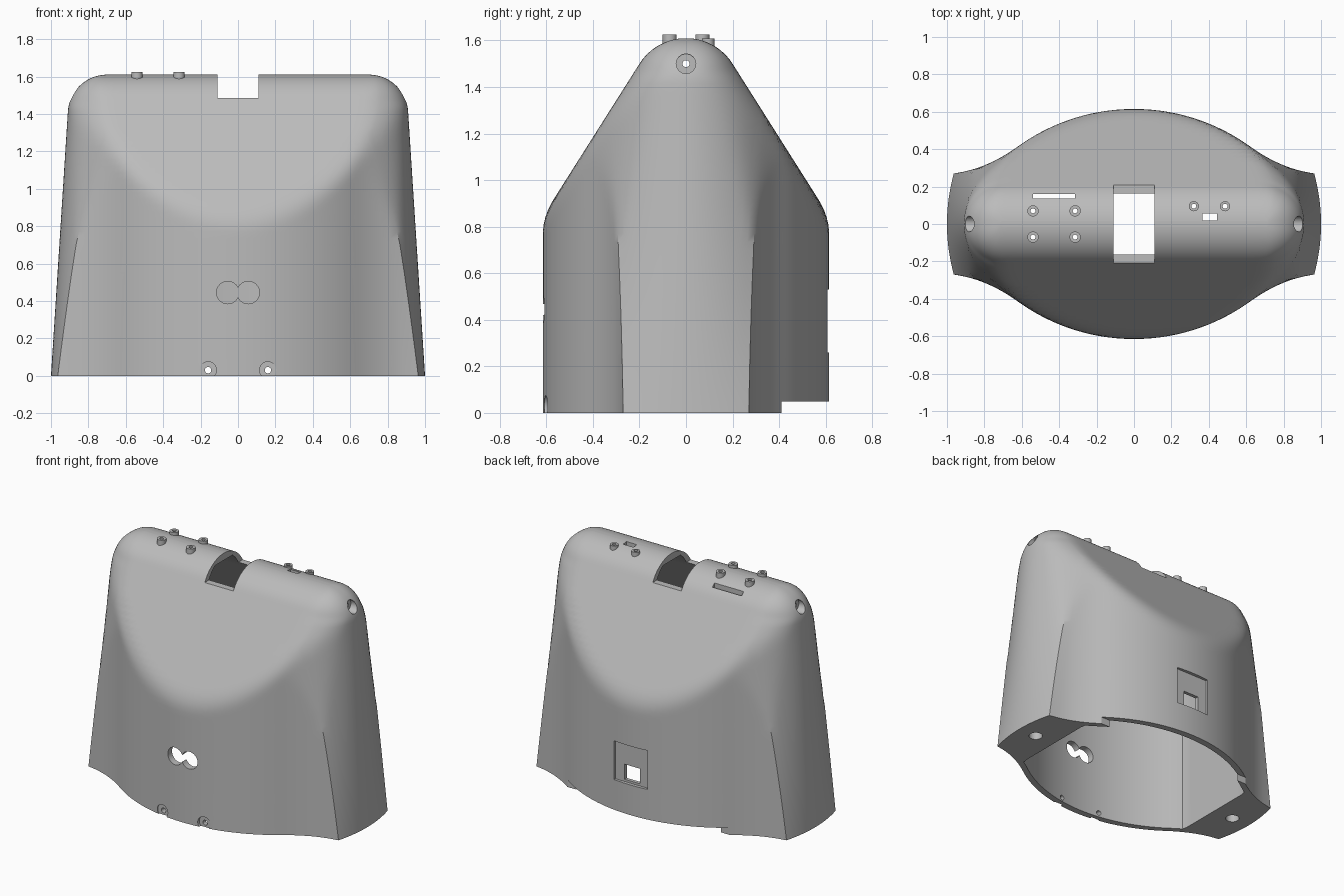
import bpy, bmesh, math
from mathutils import Matrix, Vector

cube = bpy.data.objects.get("Cube")
if cube:
    bpy.data.objects.remove(cube)

grey = bpy.data.materials.new("plain_grey")
grey.use_nodes = True
grey.diffuse_color = (0.5, 0.5, 0.5, 1)
grey.node_tree.nodes["Principled BSDF"].inputs["Base Color"].default_value = (0.5, 0.5, 0.5, 1)


def make_object(name, bm):
    bmesh.ops.recalc_face_normals(bm, faces=bm.faces)
    mesh = bpy.data.meshes.new(name)
    bm.to_mesh(mesh)
    bm.free()
    mesh.materials.append(grey)
    obj = bpy.data.objects.new(name, mesh)
    bpy.context.collection.objects.link(obj)
    return obj


# Housing shape: plan outline, side profile and end profile
def plan_half_depth(x):
    if x < 0.62:
        return math.sqrt(1.06 ** 2 - x * x) - 0.445
    u = min(x - 0.62, 0.4)
    return 0.415 - 0.72 * u + 0.866 * u * u


def side_half_depth(z):
    if z > 1.5:
        return math.sqrt(0.237 ** 2 - (z - 1.373) ** 2)
    return 0.2 + (1.5 - z) * 0.633


def end_reach(z):
    if z > 1.4:
        return 0.70 + math.sqrt(0.21 ** 2 - (z - 1.4) ** 2)
    return 1 - 0.064 * z


def end_x(y, z):
    return end_reach(z) - y * y * (1 + 1.6 * z) / 2


def smooth_max(a, b, k):
    if k <= 0:
        return max(a, b)
    h = max(k - abs(a - b), 0) / k
    return max(a, b) + h * h * k / 4


def distance(x, y, z, wall, limit):
    depth = side_half_depth(z)
    side = smooth_max((y - plan_half_depth(x)) * 0.85, (y - depth) * 0.845, 0.04)
    blend = min(max(0, z - 0.7) * 0.2, 0.7 * depth)
    return max(smooth_max(side, x - end_x(y, z), blend) + wall, x - limit)


def section(z, wall, limit):
    """Quarter outline at height z, with one point held on the end corner."""
    w, d = end_reach(z), min(side_half_depth(z), 0.615)
    y = 0.2
    for _ in range(12):
        x = min(end_x(y, z) - wall, limit)
        y = min(plan_half_depth(x), d) - wall
    corner = math.atan2(y / d, x / w)
    angles = [corner * i / 10 for i in range(10)]
    angles += [corner + (math.pi / 2 - corner) * i / 24 for i in range(25)]
    points = []
    for a in angles:
        dx, dy = w * math.cos(a), d * math.sin(a)
        low, high = 0, 1.4
        for _ in range(26):
            mid = (low + high) / 2
            if distance(mid * dx, mid * dy, z, wall, limit) < 0:
                low = mid
            else:
                high = mid
        points.append((low * dx, low * dy))
    return points


def loft(name, levels, wall=0, limit=2):
    bm = bmesh.new()
    rings = []
    for z in levels:
        q = section(z, wall, limit)
        outline = q + [(-x, y) for x, y in q[-2::-1]]
        outline += [(x, -y) for x, y in outline[-2:0:-1]]
        rings.append([bm.verts.new((x, y, z)) for x, y in outline])
    for a, b in zip(rings, rings[1:]):
        for i in range(len(a)):
            j = (i + 1) % len(a)
            bm.faces.new((a[i], a[j], b[j], b[i]))
    bm.faces.new(rings[0][::-1])
    bm.faces.new(rings[-1])
    return make_object(name, bm)


def box(name, low, high):
    bm = bmesh.new()
    low, high = Vector(low), Vector(high)
    bmesh.ops.create_cube(bm, size=1, matrix=Matrix.Translation((low + high) / 2)
                          @ Matrix.Diagonal((high - low).to_4d()))
    return make_object(name, bm)


def rod(name, start, end, r1, r2=None):
    bm = bmesh.new()
    start, end = Vector(start), Vector(end)
    axis = end - start
    turn = axis.to_track_quat("Z", "Y").to_matrix().to_4x4()
    bmesh.ops.create_cone(bm, cap_ends=True, segments=32, radius1=r1,
                          radius2=r1 if r2 is None else r2, depth=axis.length,
                          matrix=Matrix.Translation((start + end) / 2) @ turn)
    return make_object(name, bm)


def cut(target, cutter):
    mod = target.modifiers.new("cut", "BOOLEAN")
    mod.operation, mod.solver, mod.object = "DIFFERENCE", "EXACT", cutter
    with bpy.context.temp_override(object=target, active_object=target):
        bpy.ops.object.modifier_apply(modifier=mod.name)
    bpy.data.objects.remove(cutter)


def smooth(obj):
    bpy.ops.object.select_all(action="DESELECT")
    obj.select_set(True)
    bpy.context.view_layer.objects.active = obj
    bpy.ops.object.shade_smooth_by_angle(angle=math.radians(30))


# Hollow housing
lower = [i * 0.05 for i in range(14)] + [0.7 + i * 0.035 for i in range(20)]
crown = [1.373 + 0.237 * math.sin(math.radians(a)) for a in range(10, 88, 4)]
housing = loft("housing_shell", lower + crown + [1.6095])
cut(housing, loft("cavity", [-0.05] + lower[1:] + [1.4, 1.45, 1.5, 1.53, 1.56], 0.04, 0.70))

# Top opening, rear hem step, rear panel recess and its window
for low, high in [((-0.11, -0.21, 1.485), (0.11, 0.21, 1.7)),
                  ((-0.8, 0.41, -0.1), (0.8, 0.8, 0.05)),
                  ((-0.13, 0.592, 0.26), (0.13, 0.7, 0.53)),
                  ((-0.06, 0.5, 0.275), (0.06, 0.7, 0.38)),
                  ((-0.54, 0.135, 1.45), (-0.315, 0.16, 1.7)),
                  ((0.365, 0.02, 1.5), (0.445, 0.055, 1.7))]:
    cut(housing, box("cutter", low, high))

# Paired holes: front eyelets, hem screws, base screws, end screws
for s in (-1, 1):
    x = 0.055 * s
    cut(housing, rod("cutter", (x, -0.7, 0.445), (x, -0.5, 0.445), 0.06))
    x = 0.16 * s
    cut(housing, rod("cutter", (x, -0.7, 0.03), (x, -0.59, 0.03), 0.045))
    cut(housing, rod("cutter", (x, -0.7, 0.03), (x, -0.5, 0.03), 0.017))
    x = 0.857 * s
    cut(housing, rod("cutter", (x, 0, -0.05), (x, 0, 0.2), 0.045))
    cut(housing, rod("cutter", (s, 0, 1.5), (0.84 * s, 0, 1.5), 0.042))
    cut(housing, rod("cutter", (s, 0, 1.5), (0.6 * s, 0, 1.5), 0.015))

# Raised bosses on the crown, each with a bored hole
bosses = [(x, y, 0.03, 1.625) for x in (-0.54, -0.315) for y in (-0.07, 0.07)]
bosses += [(x, 0.095, 0.027, 1.608) for x in (0.32, 0.487)]
for i, (x, y, r, top) in enumerate(bosses):
    boss = rod(f"boss_{i + 1}", (x, y, 1.575), (x, y, top), r)
    cut(boss, rod("cutter", (x, y, 1.5), (x, y, 1.7), 0.013))
    cut(housing, rod("cutter", (x, y, 1.5), (x, y, 1.7), 0.013))
    smooth(boss)
smooth(housing)
